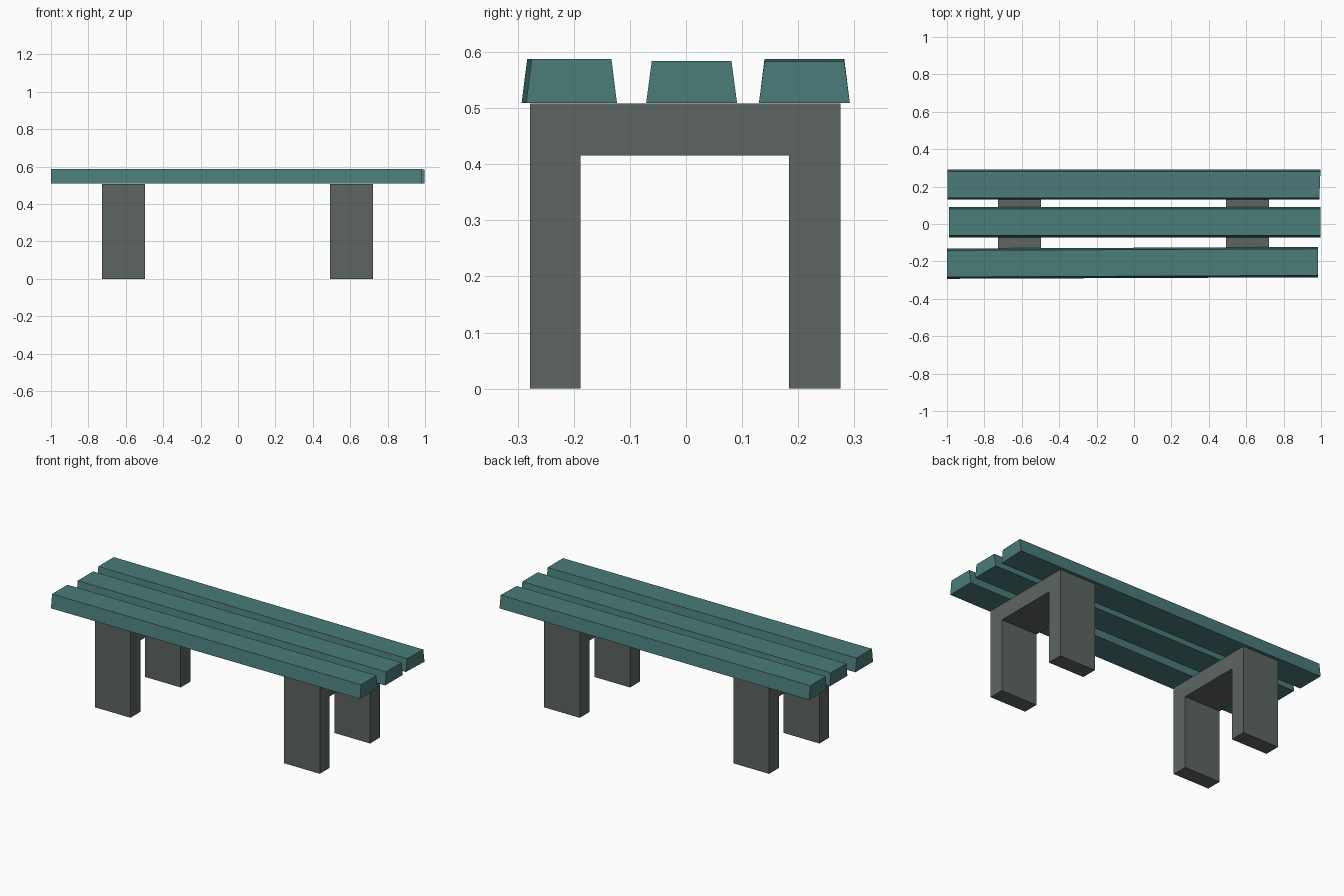
import bpy

if "Cube" in bpy.data.objects:
    bpy.data.objects.remove(bpy.data.objects["Cube"])


def material(name, rgb):
    m = bpy.data.materials.new(name)
    m.diffuse_color = (*rgb, 1)
    m.use_nodes = True
    m.node_tree.nodes["Principled BSDF"].inputs["Base Color"].default_value = m.diffuse_color
    return m


teal = material("teal paint", (0.07, 0.20, 0.19))
grey = material("grey concrete", (0.11, 0.13, 0.122))


def prism(name, start, end, mat):
    """Join two matching end outlines (lists of points) into a solid."""
    n = len(start)
    faces = [tuple(reversed(range(n))), tuple(range(n, 2 * n))]
    faces += [(i, (i + 1) % n, n + (i + 1) % n, n + i) for i in range(n)]
    mesh = bpy.data.meshes.new(name)
    mesh.from_pydata(start + end, [], faces)
    mesh.materials.append(mat)
    mesh.update()
    bpy.context.collection.objects.link(bpy.data.objects.new(name, mesh))


# Two arch-shaped supports
arch = [(-0.278, 0), (-0.188, 0), (-0.188, 0.416), (0.184, 0.416),
        (0.184, 0), (0.275, 0), (0.275, 0.508), (-0.278, 0.508)]
for name, x0, x1 in (("left_support", -0.728, -0.498), ("right_support", 0.492, 0.722)):
    prism(name, [(x0, y, z) for y, z in arch], [(x1, y, z) for y, z in arch], grey)


# Tapered seat slats, each laid slightly crooked
def slat_end(x, y, top, skew):
    outline = [(-0.081, 0.509), (0.081, 0.509), (0.071, top), (-0.071, top)]
    return [(x + skew * dy, y + dy, z) for dy, z in outline]


# name, x range, centre y at both ends, top height at both ends, end skew
for name, x0, x1, y0, y1, t0, t1, skew in (
        ("front_slat", -1.0, 0.985, -0.212, -0.204, 0.588, 0.588, 0.0),
        ("middle_slat", -0.99, 0.998, 0.010, 0.010, 0.584, 0.584, 0.0),
        ("back_slat", -0.998, 0.994, 0.211, 0.211, 0.588, 0.583, 0.04)):
    prism(name, slat_end(x0, y0, t0, 0), slat_end(x1, y1, t1, skew), teal)
